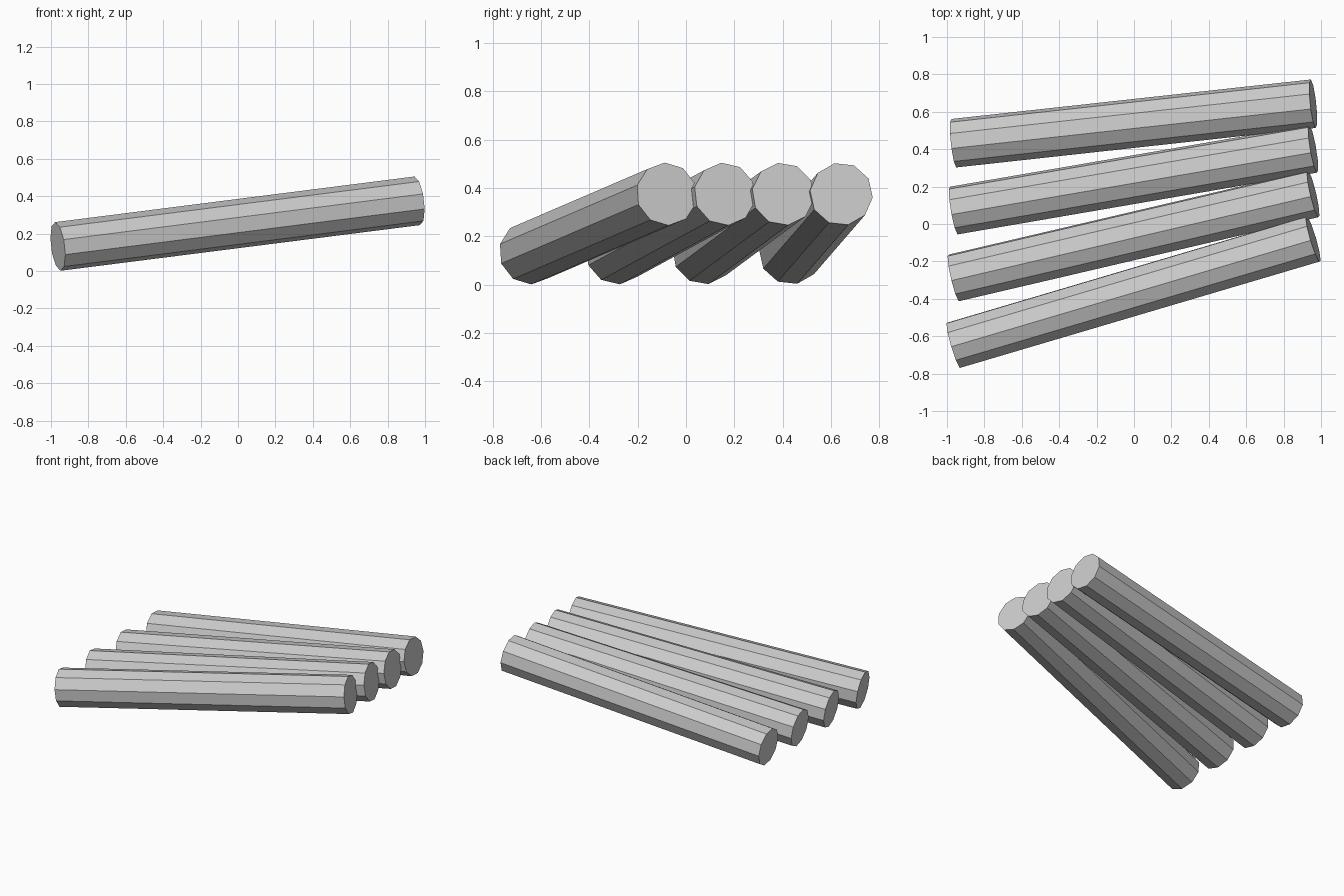
import bpy
from mathutils import Vector

if "Cube" in bpy.data.objects:
    bpy.data.objects.remove(bpy.data.objects["Cube"])

RADIUS = 0.131
SIDES = 10


def add_log(name, start, end):
    """Ten-sided log running between two end centres."""
    a, b = Vector(start), Vector(end)
    axis = b - a
    bpy.ops.mesh.primitive_cylinder_add(vertices=SIDES, radius=RADIUS,
                                        depth=axis.length, location=(a + b) / 2)
    log = bpy.context.object
    log.name = name
    log.rotation_mode = 'QUATERNION'
    log.rotation_quaternion = Vector((0, 0, 1)).rotation_difference(axis)


# Four logs fanned out at the low left end and bunched at the raised right end
for i in range(4):
    add_log(f"log_{i + 1}",
            (-0.963, -0.648 + 0.36 * i, 0.131),
            (0.958, -0.080 + 0.241 * i, 0.375))
